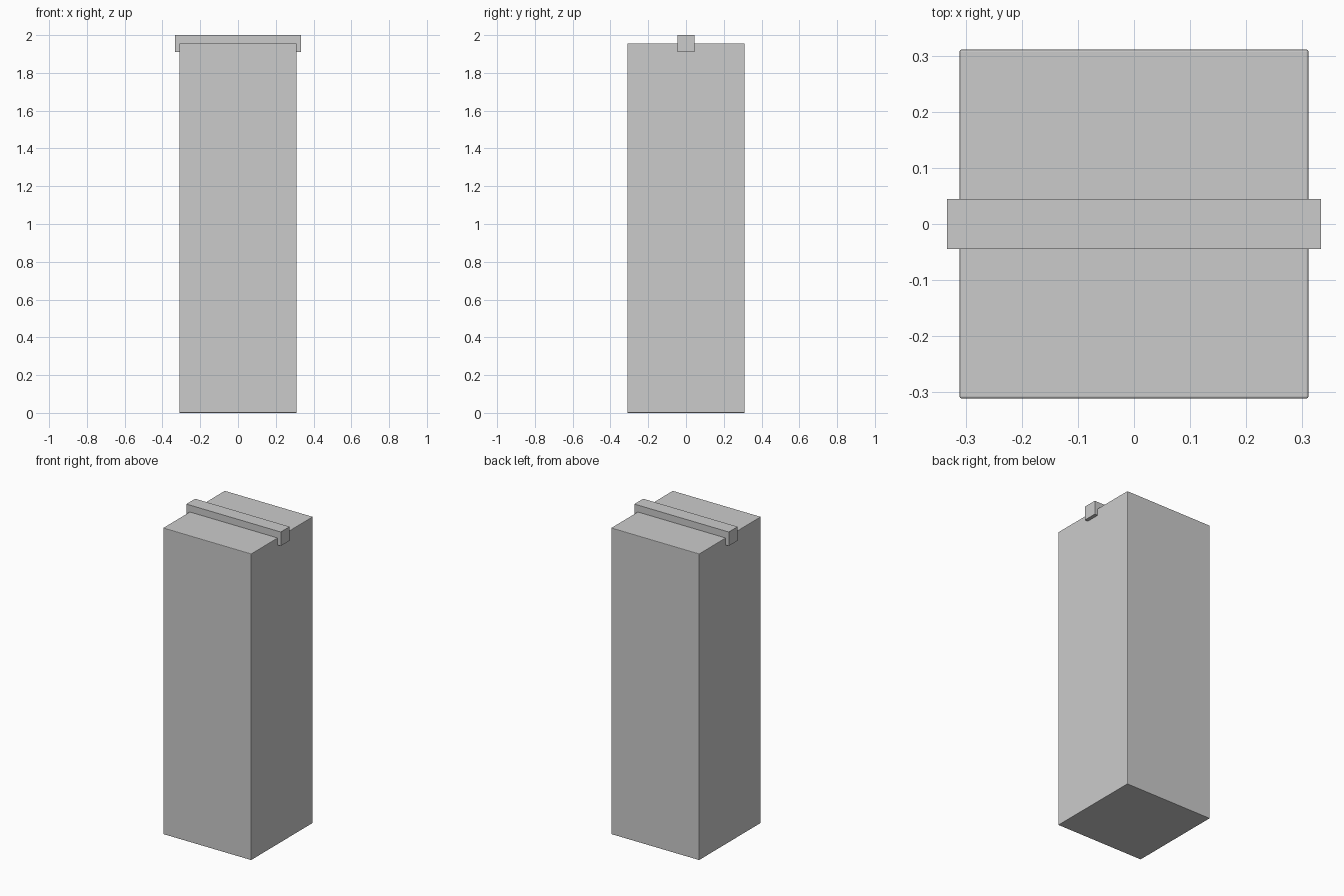
import bpy

if "Cube" in bpy.data.objects:
    bpy.data.objects.remove(bpy.data.objects["Cube"])


def box(name, size, z_min, z_max):
    """Box centred on x = y = 0, spanning z_min to z_max."""
    bpy.ops.mesh.primitive_cube_add(size=1, location=(0, 0, (z_min + z_max) / 2))
    obj = bpy.context.object
    obj.name = name
    obj.scale = (size[0], size[1], z_max - z_min)
    bpy.ops.object.transform_apply(location=False, rotation=False, scale=True)
    return obj


# Tall square body with barely eased edges
body = box("body", (0.622, 0.622), 0, 1.956)
bevel = body.modifiers.new("eased_edges", "BEVEL")
bevel.width = 0.003
bevel.segments = 2

# Bar across the top, overhanging both sides and sunk into the body
box("top_bar", (0.667, 0.089), 1.911, 2.0)
